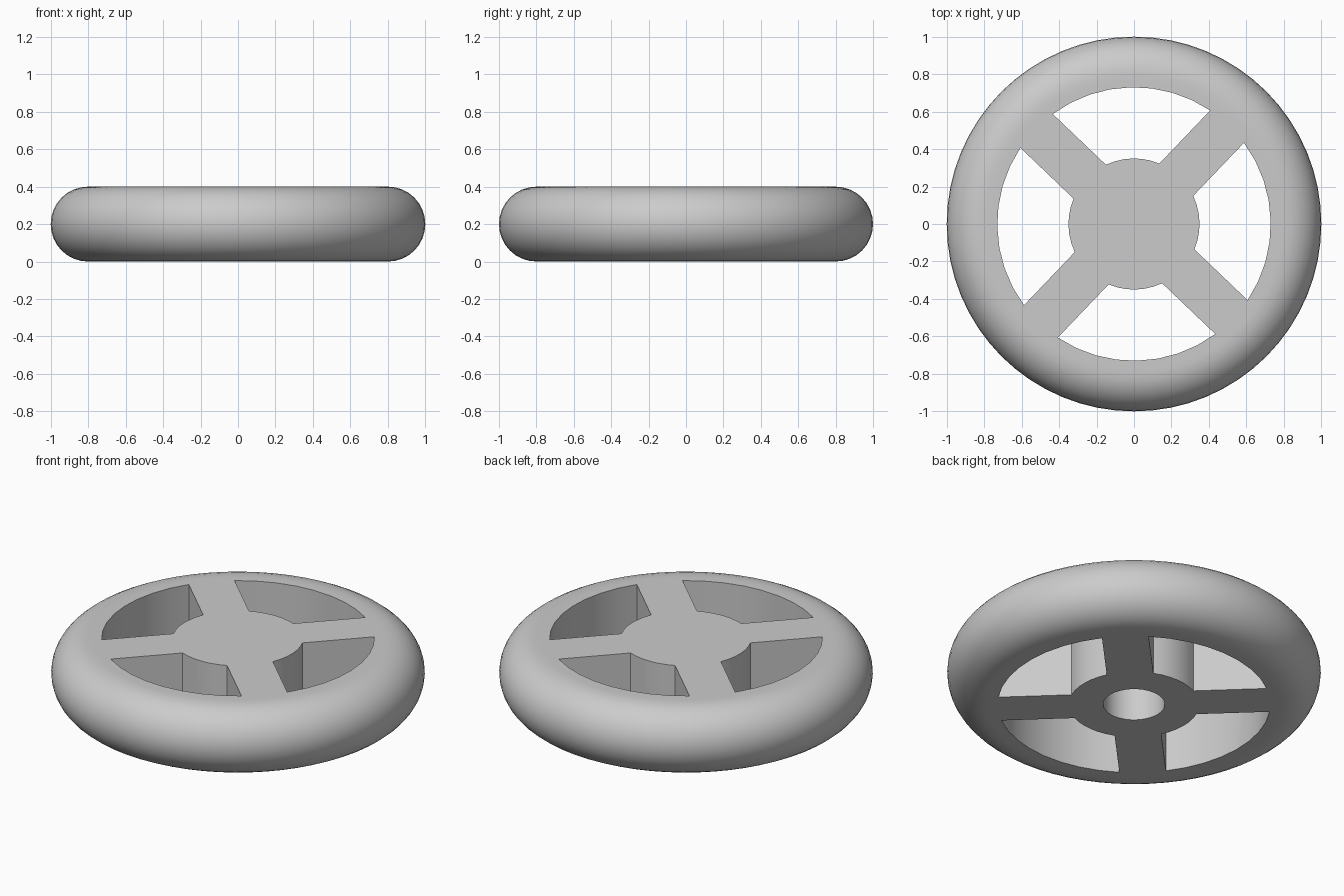
import bpy
import bmesh
from math import sin, cos, pi, asin, radians

RADIUS, TUBE = 1.0, 0.2           # outer radius, rounded edge radius
RIM_IN, HUB = 0.73, 0.35          # window radii
SPOKE_HALF, TWIST = 0.125, radians(1.3)

cube = bpy.data.objects.get("Cube")
if cube:
    bpy.data.objects.remove(cube, do_unlink=True)

grey = bpy.data.materials.new("light_grey")
grey.use_nodes = True
colour = (0.6, 0.6, 0.6, 1)
grey.diffuse_color = colour
grey.node_tree.nodes["Principled BSDF"].inputs["Base Color"].default_value = colour


def make_object(name, bm):
    bmesh.ops.recalc_face_normals(bm, faces=bm.faces)
    mesh = bpy.data.meshes.new(name)
    bm.to_mesh(mesh)
    bm.free()
    mesh.materials.append(grey)
    obj = bpy.data.objects.new(name, mesh)
    bpy.context.collection.objects.link(obj)
    return obj


def lathe(bm, profile, sides):
    """Rings around z joined by quads, closed with flat caps."""
    rings = [[bm.verts.new((r * cos(2 * pi * i / sides), r * sin(2 * pi * i / sides), z))
              for i in range(sides)] for r, z in profile]
    for low, high in zip(rings, rings[1:]):
        for i in range(sides):
            j = (i + 1) % sides
            bm.faces.new((low[i], low[j], high[j], high[i]))
    bm.faces.new(rings[0][::-1])
    bm.faces.new(rings[-1])


def arc(radius, centre, steps):
    """Points of a window edge, stopping where the spokes begin."""
    half = pi / 4 - asin(SPOKE_HALF / radius)
    return [(radius * cos(centre + half * t), radius * sin(centre + half * t))
            for t in (2 * k / steps - 1 for k in range(steps + 1))]


def prism(bm, outline, bottom, top):
    low = [bm.verts.new((x, y, bottom)) for x, y in outline]
    high = [bm.verts.new((x, y, top)) for x, y in outline]
    bm.faces.new(low[::-1])
    bm.faces.new(high)
    for i in range(len(low)):
        j = (i + 1) % len(low)
        bm.faces.new((low[i], low[j], high[j], high[i]))


# Solid disc with a half-round edge
steps = 16
edge = [(RADIUS - TUBE + TUBE * cos(a), TUBE + TUBE * sin(a))
        for a in (pi * k / steps - pi / 2 for k in range(steps + 1))]
flat = RADIUS - TUBE - 0.03
bm = bmesh.new()
lathe(bm, [(flat, 0)] + edge + [(flat, 2 * TUBE)], 64)
wheel = make_object("wheel", bm)

# Four windows between the spokes, and a blind axle hole underneath
bm = bmesh.new()
for q in range(4):
    middle = q * pi / 2 + TWIST
    prism(bm, arc(RIM_IN, middle, 8) + arc(HUB, middle, 6)[::-1], -0.1, 0.5)
lathe(bm, [(0.165, -0.1), (0.165, 0.3)], 32)
cutter = make_object("window_cutter", bm)
cutter.hide_render = True

cut = wheel.modifiers.new("windows", 'BOOLEAN')
cut.operation = 'DIFFERENCE'
cut.solver = 'EXACT'
cut.object = cutter

bpy.ops.object.select_all(action='DESELECT')
wheel.select_set(True)
bpy.context.view_layer.objects.active = wheel
bpy.ops.object.modifier_apply(modifier=cut.name)
bpy.data.objects.remove(cutter, do_unlink=True)
bpy.ops.object.shade_smooth_by_angle(angle=radians(30))
